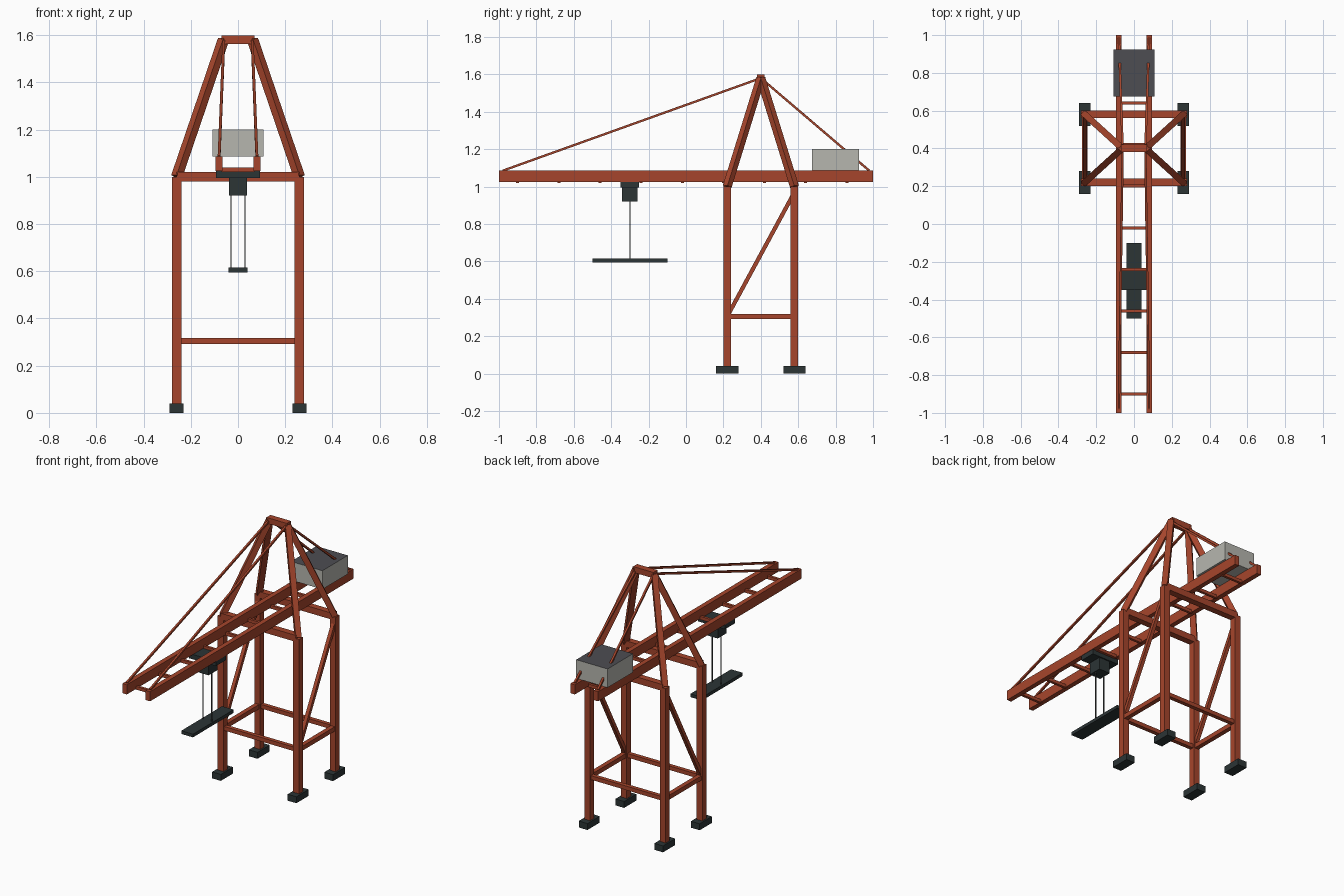
import bpy
from mathutils import Vector

if "Cube" in bpy.data.objects:
    bpy.data.objects.remove(bpy.data.objects["Cube"])


def material(name, r, g, b):
    m = bpy.data.materials.new(name)
    m.use_nodes = True
    m.diffuse_color = (r, g, b, 1)
    m.node_tree.nodes["Principled BSDF"].inputs["Base Color"].default_value = (r, g, b, 1)
    return m


RED = material("rust red steel", 0.38, 0.06, 0.025)
DARK = material("dark machinery", 0.025, 0.035, 0.036)
WALL = material("light grey wall", 0.47, 0.47, 0.43)
ROOF = material("dark grey roof", 0.075, 0.075, 0.085)
CABLE = material("cable grey", 0.06, 0.065, 0.065)


def box(name, centre, size, mat):
    bpy.ops.mesh.primitive_cube_add(size=1, location=centre)
    ob = bpy.context.object
    ob.name = name
    ob.scale = size
    bpy.ops.object.transform_apply(location=False, rotation=False, scale=True)
    ob.data.materials.append(mat)
    return ob


def beam(name, start, end, width, mat=RED):
    """Square bar running between two points."""
    a, b = Vector(start), Vector(end)
    ob = box(name, (a + b) / 2, (width, width, (b - a).length), mat)
    ob.rotation_euler = (b - a).to_track_quat("Z", "Y").to_euler()
    return ob


LEG_X, FRONT, BACK, MID = 0.26, 0.22, 0.58, 0.4
PORTAL_Z, BRACE_Z, APEX_Z, DECK_Z = 1.0, 0.305, 1.58, 1.085
TROLLEY_Y = -0.3

# Portal frame: legs, feet, cross beams and the tower legs above
for y, end in ((FRONT, "front"), (BACK, "back")):
    beam(end + "_portal_beam", (-LEG_X, y, PORTAL_Z), (LEG_X, y, PORTAL_Z), 0.04)
    beam(end + "_lower_brace", (-LEG_X, y, BRACE_Z), (LEG_X, y, BRACE_Z), 0.025)
    for s, side in ((1, "left"), (-1, "right")):
        tag = end + "_" + side
        box(tag + "_foot", (s * LEG_X, y, 0.02), (0.06, 0.12, 0.04), DARK)
        beam(tag + "_leg", (s * LEG_X, y, 0.03), (s * LEG_X, y, PORTAL_Z), 0.04)
        beam(tag + "_tower_leg", (s * LEG_X, y, PORTAL_Z), (s * 0.062, MID, APEX_Z), 0.034)

# Tower head
box("tower_head", (0, MID, APEX_Z), (0.14, 0.04, 0.036), RED)

# Side braces, boom girders, stays and hoist cables
for s, side in ((1, "left"), (-1, "right")):
    x = s * LEG_X
    beam(side + "_side_brace", (x, FRONT, BRACE_Z), (x, BACK, BRACE_Z), 0.028)
    beam(side + "_diagonal", (x, FRONT, BRACE_Z), (x, BACK, 0.97), 0.022)
    box(side + "_girder", (s * 0.08, 0, 1.055), (0.03, 2, 0.06), RED)
    for y, end in ((-0.98, "front"), (0.98, "back")):
        beam(side + "_" + end + "_stay", (s * 0.06, MID, APEX_Z), (s * 0.08, y, DECK_Z), 0.012)
    beam(side + "_hoist_cable", (s * 0.03, TROLLEY_Y, 0.61), (s * 0.03, TROLLEY_Y, 0.93), 0.005, CABLE)

# Ties between the girders
for i in range(9):
    y = -0.9 + 0.22 * i
    box("boom_tie", (0, y, 1.03), (0.14, 0.016, 0.02), RED)

# Trolley, hoist housing and spreader
box("trolley", (0, TROLLEY_Y, 1.01), (0.186, 0.1, 0.03), DARK)
box("hoist_housing", (0, TROLLEY_Y, 0.958), (0.076, 0.084, 0.076), DARK)
box("spreader", (0, TROLLEY_Y, 0.605), (0.08, 0.4, 0.02), DARK)

# Machinery house with a dark roof
house = box("machinery_house", (0, 0.8, 1.143), (0.216, 0.25, 0.116), WALL)
house.data.materials.append(ROOF)
for face in house.data.polygons:
    if face.normal.z > 0.5:
        face.material_index = 1
